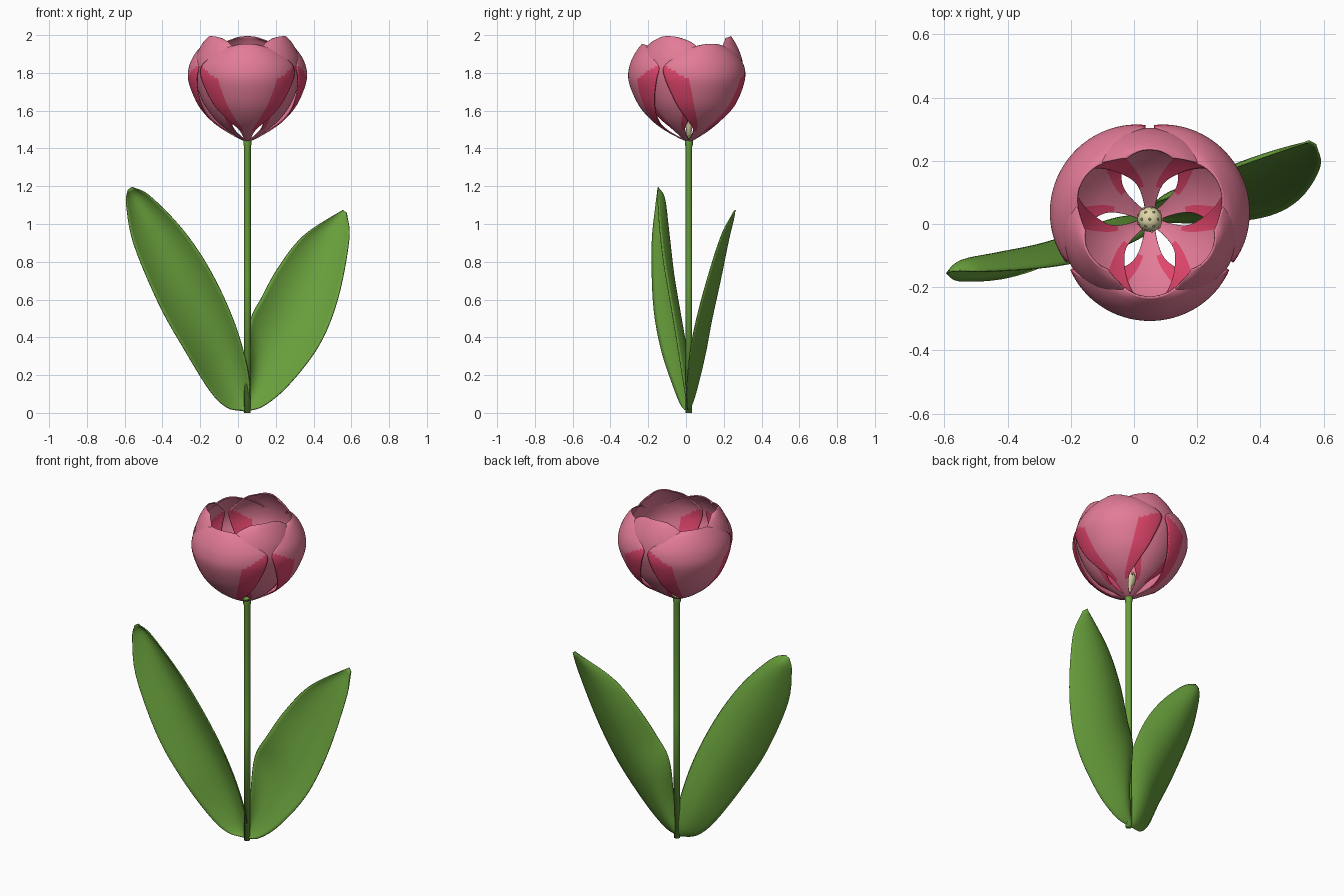
import bpy, bmesh, math
from mathutils import Vector

cube = bpy.data.objects.get("Cube")
if cube:
    bpy.data.objects.remove(cube, do_unlink=True)


def material(name, color):
    mat = bpy.data.materials.new(name)
    mat.use_nodes = True
    mat.diffuse_color = (*color, 1)
    mat.node_tree.nodes["Principled BSDF"].inputs["Base Color"].default_value = (*color, 1)
    return mat


PINK = material("petal pink", (0.77, 0.20, 0.31))
RED = material("petal red", (0.75, 0.06, 0.15))
GREEN = material("leaf green", (0.14, 0.35, 0.045))
CREAM = material("pistil cream", (0.75, 0.68, 0.40))
KHAKI = material("pollen khaki", (0.30, 0.26, 0.12))
CENTER = Vector((0.05, 0.015, 0))


def make_object(name, bm, mats):
    mesh = bpy.data.meshes.new(name)
    for face in bm.faces:
        face.smooth = True
    bm.to_mesh(mesh)
    bm.free()
    obj = bpy.data.objects.new(name, mesh)
    for mat in mats:
        mesh.materials.append(mat)
    bpy.context.collection.objects.link(obj)
    return obj


def spline(points, t):
    """Smooth curve through the points, t from 0 to 1."""
    pts = [Vector(p) for p in points]
    pts = [2 * pts[0] - pts[1]] + pts + [2 * pts[-1] - pts[-2]]
    s = t * (len(pts) - 3)
    i = min(int(s), len(pts) - 4)
    f = s - i
    a, b, c, d = pts[i:i + 4]
    return 0.5 * (2 * b + (c - a) * f + (2 * a - 5 * b + 4 * c - d) * f * f
                  + (3 * b - a - 3 * c + d) * f ** 3)


def sheet(name, point, nu, nv, mats, thickness, rule=None):
    """Grid surface point(u, v), u from -1 to 1 and v from 0 to 1."""
    bm = bmesh.new()
    rows = [[bm.verts.new(point(2 * i / nu - 1, j / nv)) for i in range(nu + 1)]
            for j in range(nv + 1)]
    for j in range(nv):
        for i in range(nu):
            face = bm.faces.new((rows[j][i], rows[j][i + 1], rows[j + 1][i + 1], rows[j + 1][i]))
            if rule:
                face.material_index = rule(2 * (i + 0.5) / nu - 1, (j + 0.5) / nv)
    obj = make_object(name, bm, mats)
    solid = obj.modifiers.new("thickness", "SOLIDIFY")
    solid.thickness = thickness
    solid.offset = 0
    return obj


# Petal profile: height above the base, radius, half angle in degrees
PROFILE = [(0, 0.012, 40), (0.02, 0.055, 21), (0.06, 0.125, 20), (0.11, 0.19, 32),
           (0.18, 0.25, 43), (0.26, 0.29, 50), (0.33, 0.31, 55), (0.39, 0.305, 57),
           (0.44, 0.286, 46), (0.48, 0.26, 34), (0.5, 0.24, 20)]


def petal(name, angle, wide, tall):
    def point(u, v):
        h, r, half = spline(PROFILE, v)
        h += 0.012 * v ** 6 * (1 - u * u)
        r *= wide * (1 - 0.07 * u * u * min(1, h / 0.3))
        a = math.radians(angle + half * u)
        return CENTER + Vector((r * math.cos(a), r * math.sin(a), 1.44 + h * tall))

    def streak(u, v):
        h = spline(PROFILE, v)[0]
        return int(h > 0.05 and abs(u) > 0.56 + max(0, h - 0.33) * 6)

    sheet(name, point, 48, 48, [PINK, RED], 0.006, streak)


for k in range(3):
    petal(f"outer_petal_{k + 1}", 270 + 120 * k, 1.025, 1.0)
    petal(f"inner_petal_{k + 1}", 90 + 120 * k, 0.92, 1.08)


def leaf(name, outer, inner, bulge):
    """Leaf spanned between two edge curves, with its back bulging out."""
    def point(u, v):
        a, b = spline(outer, v), spline(inner, v)
        depth = math.sin(math.pi * v) ** 0.8 * (1 - u * u)
        return a.lerp(b, (u + 1) / 2) + Vector((0, bulge, 0)) * depth

    sheet(name, point, 20, 36, [GREEN], 0.006)


leaf("right_leaf",
     [(0.03, 0.01, 0.01), (-0.06, -0.02, 0.03), (-0.15, -0.06, 0.12), (-0.28, -0.13, 0.33),
      (-0.415, -0.172, 0.57), (-0.55, -0.18, 0.89), (-0.59, -0.16, 1.1), (-0.583, -0.15, 1.18)],
     [(0.05, 0.01, 0.01), (0.06, -0.015, 0.17), (0.01, -0.05, 0.39), (-0.07, -0.085, 0.6),
      (-0.18, -0.12, 0.81), (-0.31, -0.14, 0.99), (-0.47, -0.15, 1.15), (-0.56, -0.148, 1.195)],
     0.083)
leaf("left_leaf",
     [(0.05, 0.01, 0.01), (0.14, 0.005, 0.04), (0.27, 0.005, 0.15), (0.43, 0.028, 0.36),
      (0.53, 0.085, 0.61), (0.588, 0.18, 0.92), (0.575, 0.25, 1.06)],
     [(0.04, 0.02, 0.01), (0.06, 0.03, 0.25), (0.065, 0.065, 0.48), (0.125, 0.09, 0.61),
      (0.22, 0.14, 0.78), (0.35, 0.19, 0.94), (0.555, 0.262, 1.075)],
     0.075)


def lathe(name, profile, mat, sides=20):
    """Round part from (radius, height) pairs."""
    bm = bmesh.new()
    verts = [bm.verts.new(CENTER + Vector((r, 0, z))) for r, z in profile]
    edges = [bm.edges.new(pair) for pair in zip(verts, verts[1:])]
    bmesh.ops.spin(bm, geom=verts + edges, cent=CENTER, axis=(0, 0, 1),
                   angle=math.tau, steps=sides)
    bmesh.ops.remove_doubles(bm, verts=bm.verts, dist=0.0001)
    bmesh.ops.recalc_face_normals(bm, faces=bm.faces)
    return make_object(name, bm, [mat])


# Stem with a small swelling under the flower
lathe("stem", [(0, 0), (0.017, 0), (0.018, 0.7), (0.018, 1.41), (0.021, 1.42),
               (0.021, 1.45), (0.016, 1.465), (0, 1.465)], GREEN)

# Pistil
lathe("pistil", [(0, 1.45), (0.014, 1.45), (0.016, 1.51), (0.032, 1.535), (0.04, 1.56),
                 (0.034, 1.585), (0.02, 1.598), (0, 1.602)], CREAM)

# Pollen dots on the pistil head
bm = bmesh.new()
for count, tilt in ((1, 0), (6, 38), (9, 75)):
    for k in range(count):
        a, t = math.tau * k / count, math.radians(tilt)
        out = Vector((math.sin(t) * math.cos(a), math.sin(t) * math.sin(a), math.cos(t)))
        dot = bmesh.ops.create_icosphere(bm, subdivisions=1, radius=0.005)["verts"]
        bmesh.ops.translate(bm, verts=dot, vec=CENTER + Vector((0, 0, 1.56)) + out * 0.04)
make_object("pollen_dots", bm, [KHAKI])
